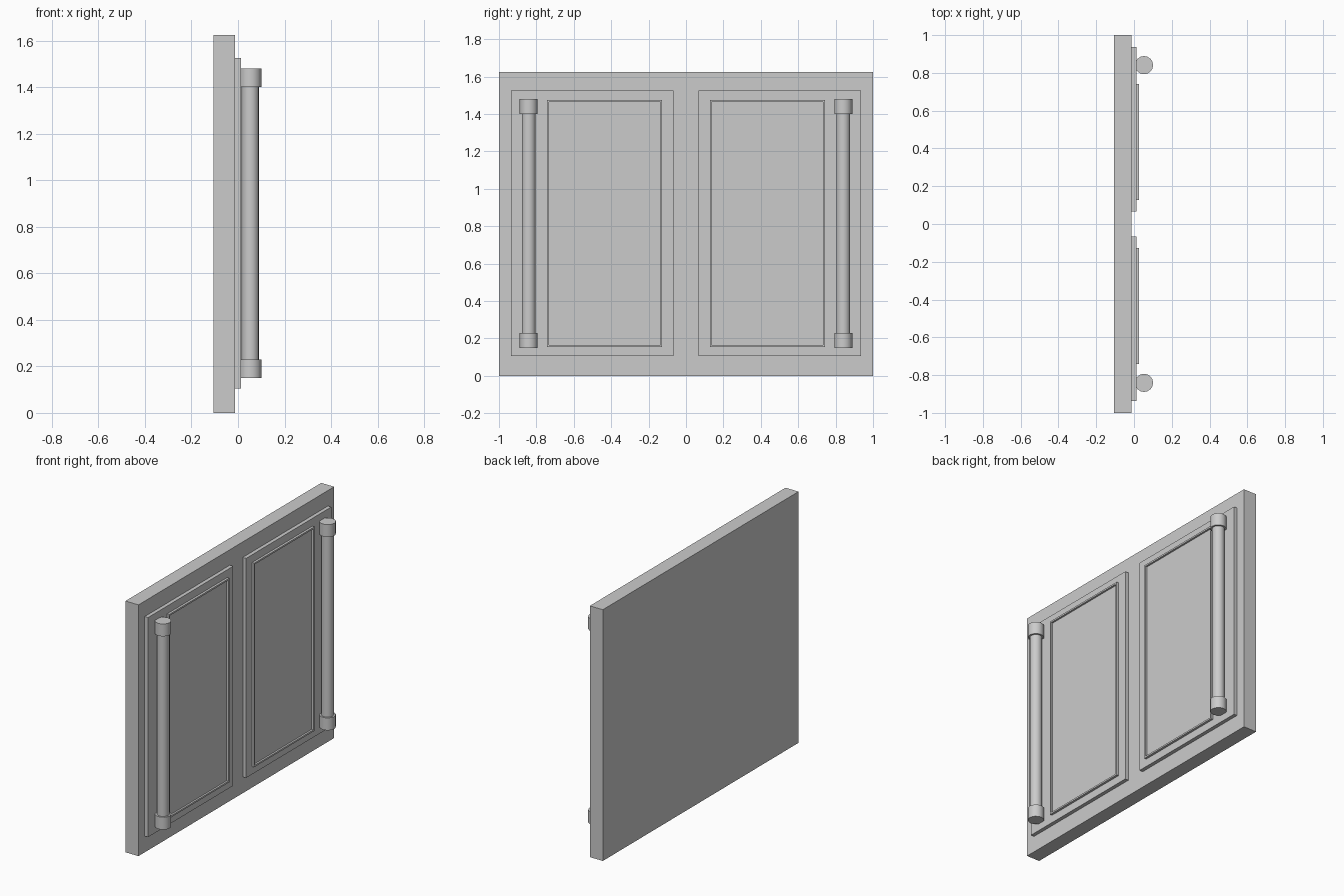
import bpy, bmesh

if "Cube" in bpy.data.objects:
    bpy.data.objects.remove(bpy.data.objects["Cube"])


def box(name, x, y, z):
    """Box from (min, max) pairs on each axis."""
    bm = bmesh.new()
    bmesh.ops.create_cube(bm, size=1)
    for v in bm.verts:
        v.co = [r[0] if c < 0 else r[1] for c, r in zip(v.co, (x, y, z))]
    return finish(name, bm)


def finish(name, bm):
    mesh = bpy.data.meshes.new(name)
    bm.to_mesh(mesh)
    bm.free()
    obj = bpy.data.objects.new(name, mesh)
    bpy.context.collection.objects.link(obj)
    return obj


def recess_front(obj, rim, depth):
    """Inset the +x face and sink it, leaving a raised rim."""
    bm = bmesh.new()
    bm.from_mesh(obj.data)
    bm.normal_update()
    face = max(bm.faces, key=lambda f: f.calc_center_median().x)
    bmesh.ops.inset_region(bm, faces=[face], thickness=rim)
    ret = bmesh.ops.extrude_face_region(bm, geom=[face])
    verts = [g for g in ret["geom"] if isinstance(g, bmesh.types.BMVert)]
    bmesh.ops.translate(bm, verts=verts, vec=(-depth, 0, 0))
    if face.is_valid:
        bmesh.ops.delete(bm, geom=[face], context="FACES_ONLY")
    bmesh.ops.recalc_face_normals(bm, faces=bm.faces)
    bm.to_mesh(obj.data)
    bm.free()


def cylinder(name, x, y, z0, z1, radius):
    bpy.ops.mesh.primitive_cylinder_add(
        vertices=16, radius=radius, depth=z1 - z0, location=(x, y, (z0 + z1) / 2))
    obj = bpy.context.object
    obj.name = name
    bpy.ops.object.shade_smooth_by_angle()


# Backing slab
box("backing_slab", (-0.105, -0.012), (-1, 1), (0, 1.625))

for side, s in (("left", -1), ("right", 1)):
    def span(a, b):
        return tuple(sorted((s * a, s * b)))

    # Door leaf with a raised frame around the sunken field
    box(side + "_door_leaf", (-0.02, 0.012), span(0.066, 0.936), (0.105, 1.525))
    frame = box(side + "_door_frame", (0.0, 0.027), span(0.127, 0.742), (0.155, 1.475))
    recess_front(frame, 0.015, 0.012)

    # Vertical bar handle with thicker end caps
    cylinder(side + "_handle_bar", 0.053, s * 0.841, 0.20, 1.43, 0.037)
    cylinder(side + "_handle_lower_cap", 0.053, s * 0.841, 0.15, 0.23, 0.048)
    cylinder(side + "_handle_upper_cap", 0.053, s * 0.841, 1.40, 1.48, 0.048)
